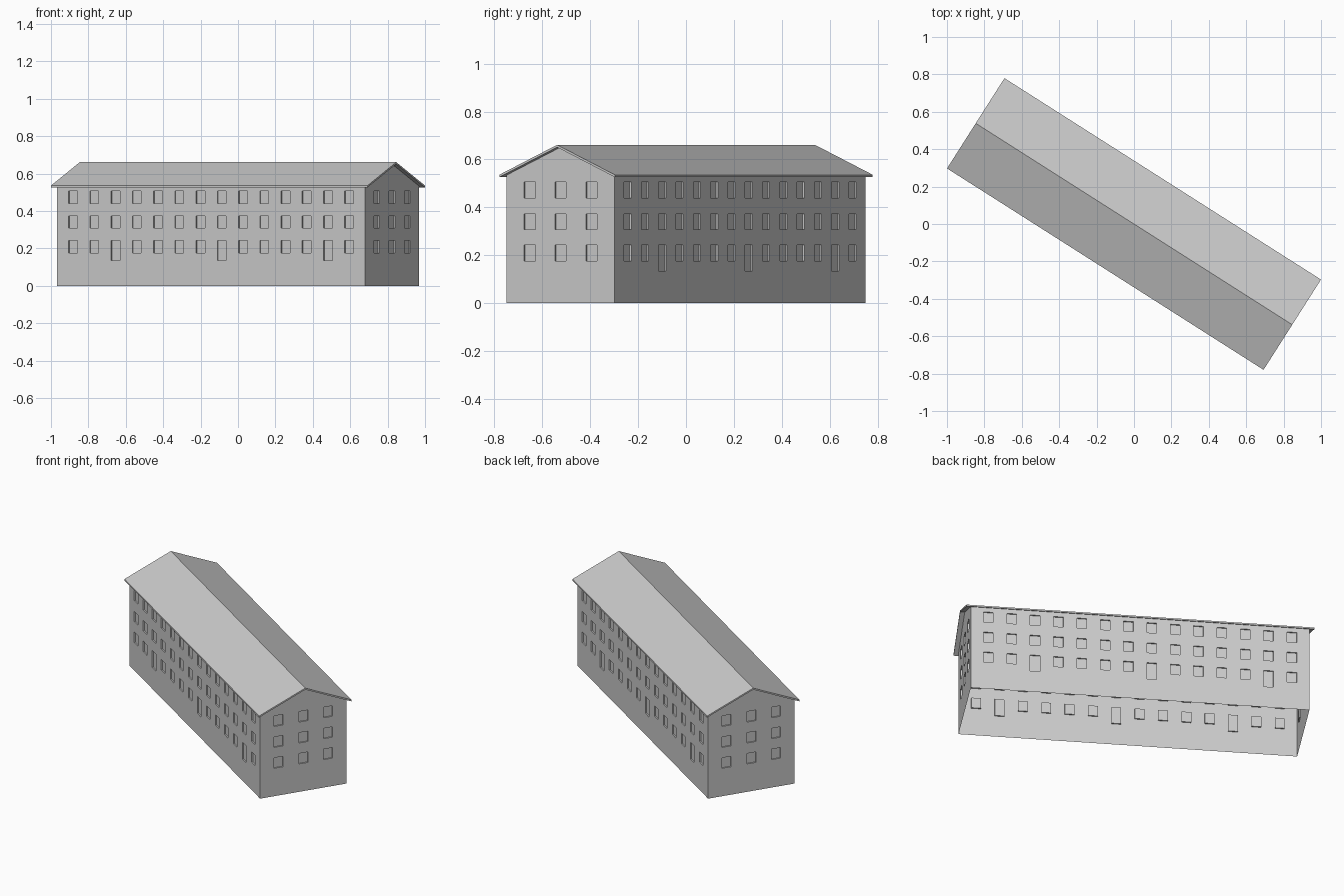
import bpy, bmesh
from math import radians
from mathutils import Matrix

if "Cube" in bpy.data.objects:
    bpy.data.objects.remove(bpy.data.objects["Cube"])

YAW = radians(-32.47)            # whole building is turned on the plot
HALF_L, HALF_W = 0.976, 0.268    # wall half sizes
ROOF_L, ROOF_W = 1.003, 0.286    # roof half sizes with overhang
EAVE, RIDGE, THICK = 0.536, 0.661, 0.010
WALL_TOP = EAVE - THICK + (ROOF_W - HALF_W) * (RIDGE - EAVE) / ROOF_W
ROWS = [(0.176, 0.242), (0.308, 0.373), (0.440, 0.506)]
DOOR_SILL, WIN_W, RECESS = 0.135, 0.056, 0.008


def finish(name, bm, turn):
    bmesh.ops.remove_doubles(bm, verts=bm.verts, dist=1e-5)
    me = bpy.data.meshes.new(name)
    bm.to_mesh(me)
    bm.free()
    ob = bpy.data.objects.new(name, me)
    bpy.context.collection.objects.link(ob)
    ob.matrix_world = Matrix.Rotation(YAW + turn, 4, 'Z')
    return ob


def wall(name, half, dist, count, step, turn, doors=(), gable=False):
    """Wall facing -y with a regular grid of recessed openings."""
    bm = bmesh.new()

    def face(*pts):
        bm.faces.new([bm.verts.new((x, y - dist, z)) for x, y, z in pts])

    # openings: windows on every floor, doors drop below the lowest sill
    openings = []
    for i in range(count):
        cx = (i - (count - 1) / 2) * step
        for r, (z0, z1) in enumerate(ROWS):
            low = DOOR_SILL if r == 0 and i in doors else z0
            openings.append((cx - WIN_W / 2, cx + WIN_W / 2, low, z1))

    # wall surface as a grid that leaves the openings out
    xs = sorted({-half, half} | {o[0] for o in openings} | {o[1] for o in openings})
    zs = sorted({0.0, WALL_TOP} | {o[2] for o in openings} | {o[3] for o in openings})
    for a, b in zip(xs, xs[1:]):
        for c, d in zip(zs, zs[1:]):
            mx, mz = (a + b) / 2, (c + d) / 2
            if not any(o[0] < mx < o[1] and o[2] < mz < o[3] for o in openings):
                face((a, 0, c), (b, 0, c), (b, 0, d), (a, 0, d))

    # recessed panes with their reveals
    for a, b, c, d in openings:
        rim = [(a, c), (b, c), (b, d), (a, d)]
        face(*[(x, RECESS, z) for x, z in rim])
        for (x0, z0), (x1, z1) in zip(rim, rim[1:] + rim[:1]):
            face((x0, 0, z0), (x1, 0, z1), (x1, RECESS, z1), (x0, RECESS, z0))

    # gable triangle up to the roof underside
    if gable:
        face((-half, 0, WALL_TOP), (half, 0, WALL_TOP), (0, 0, RIDGE - THICK))
    return finish(name, bm, turn)


# long walls, each with three doors
for name, deg in (("front_wall", 0), ("back_wall", 180)):
    wall(name, HALF_L, HALF_W, 14, 0.1346, radians(deg), doors=(2, 7, 12))

# gable end walls
for name, deg in (("right_gable_wall", 90), ("left_gable_wall", 270)):
    wall(name, HALF_W, HALF_L, 3, 0.153, radians(deg), gable=True)

# thin pitched roof: chevron profile extruded along the ridge
bm = bmesh.new()
profile = [(-ROOF_W, EAVE), (0, RIDGE), (ROOF_W, EAVE),
           (ROOF_W, EAVE - THICK), (0, RIDGE - THICK), (-ROOF_W, EAVE - THICK)]
ends = [[bm.verts.new((x, y, z)) for y, z in profile] for x in (-ROOF_L, ROOF_L)]
for i in range(6):
    j = (i + 1) % 6
    bm.faces.new((ends[0][i], ends[0][j], ends[1][j], ends[1][i]))
for e in ends:
    bm.faces.new((e[0], e[1], e[4], e[5]))
    bm.faces.new((e[1], e[2], e[3], e[4]))
bmesh.ops.recalc_face_normals(bm, faces=bm.faces)
finish("roof", bm, 0)
